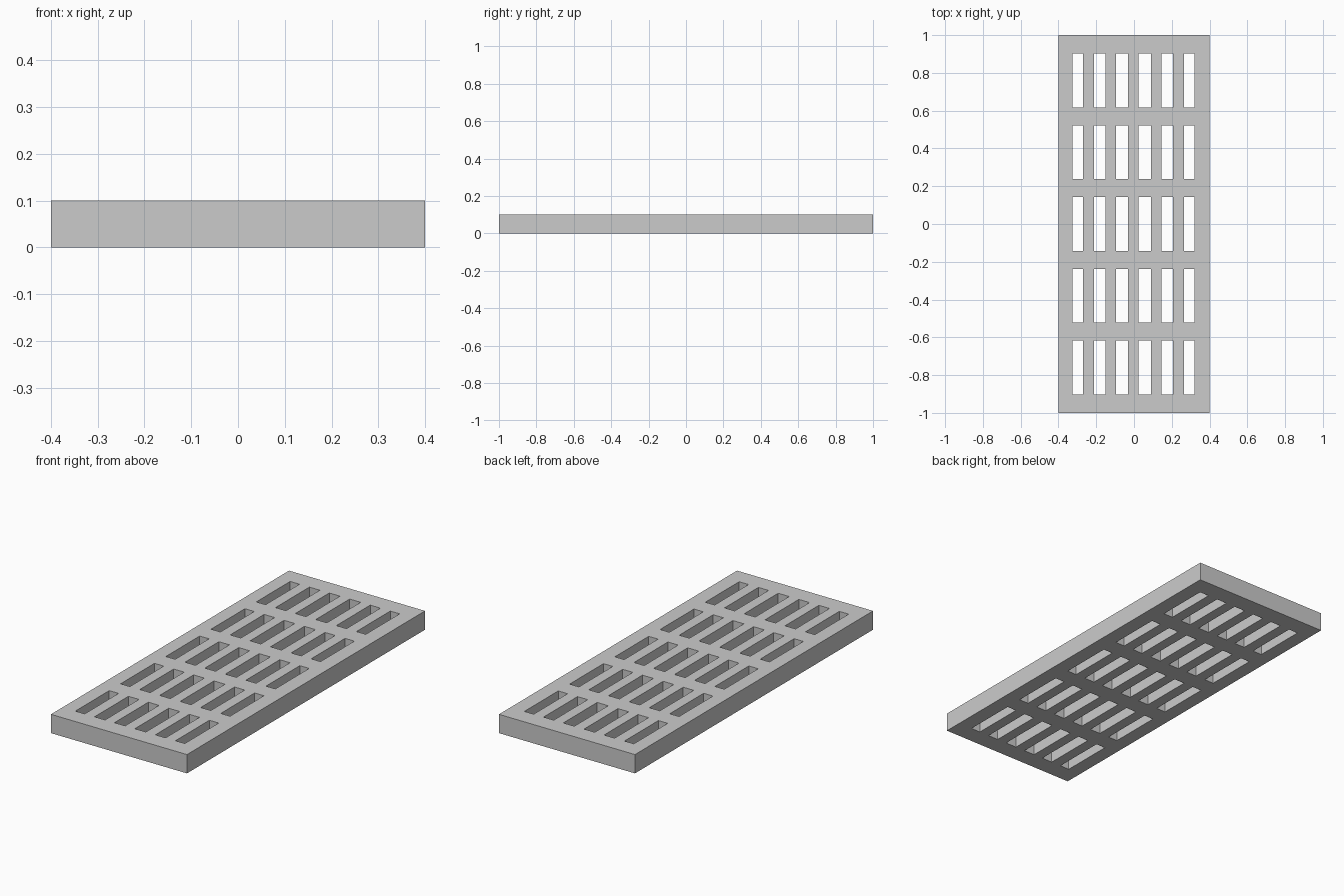
import bpy
import bmesh

cube = bpy.data.objects.get("Cube")
if cube:
    bpy.data.objects.remove(cube, do_unlink=True)

HALF_WIDTH, HALF_LENGTH, HEIGHT = 0.4, 1.0, 0.1
ROWS, PITCH, SLOT_LENGTH = 5, 0.38, 0.285

# Grey material
grey = bpy.data.materials.new("grey")
grey.use_nodes = True
colour = (0.6, 0.6, 0.6, 1)
grey.diffuse_color = colour
grey.node_tree.nodes["Principled BSDF"].inputs["Base Color"].default_value = colour

# Grid lines: slot edges alternate with solid bars
slots_x = [(-0.325, -0.27), (-0.212, -0.15), (-0.095, -0.032),
           (0.025, 0.09), (0.146, 0.206), (0.264, 0.319)]
xs = [-HALF_WIDTH] + [x for slot in slots_x for x in slot] + [HALF_WIDTH]
ys = [-HALF_LENGTH]
for row in range(ROWS):
    centre = (row - (ROWS - 1) / 2) * PITCH
    ys += [centre - SLOT_LENGTH / 2, centre + SLOT_LENGTH / 2]
ys.append(HALF_LENGTH)

# Flat perforated sheet, raised into a solid plate
bm = bmesh.new()
verts = [[bm.verts.new((x, y, 0)) for y in ys] for x in xs]
for i in range(len(xs) - 1):
    for j in range(len(ys) - 1):
        if i % 2 and j % 2:
            continue  # open slot
        bm.faces.new((verts[i][j], verts[i + 1][j],
                      verts[i + 1][j + 1], verts[i][j + 1]))
raised = bmesh.ops.extrude_face_region(bm, geom=bm.faces[:], use_keep_orig=True)
top = [v for v in raised["geom"] if isinstance(v, bmesh.types.BMVert)]
bmesh.ops.translate(bm, verts=top, vec=(0, 0, HEIGHT))
bmesh.ops.recalc_face_normals(bm, faces=bm.faces[:])

mesh = bpy.data.meshes.new("slotted_plate")
bm.to_mesh(mesh)
bm.free()
mesh.materials.append(grey)
plate = bpy.data.objects.new("slotted_plate", mesh)
bpy.context.collection.objects.link(plate)
